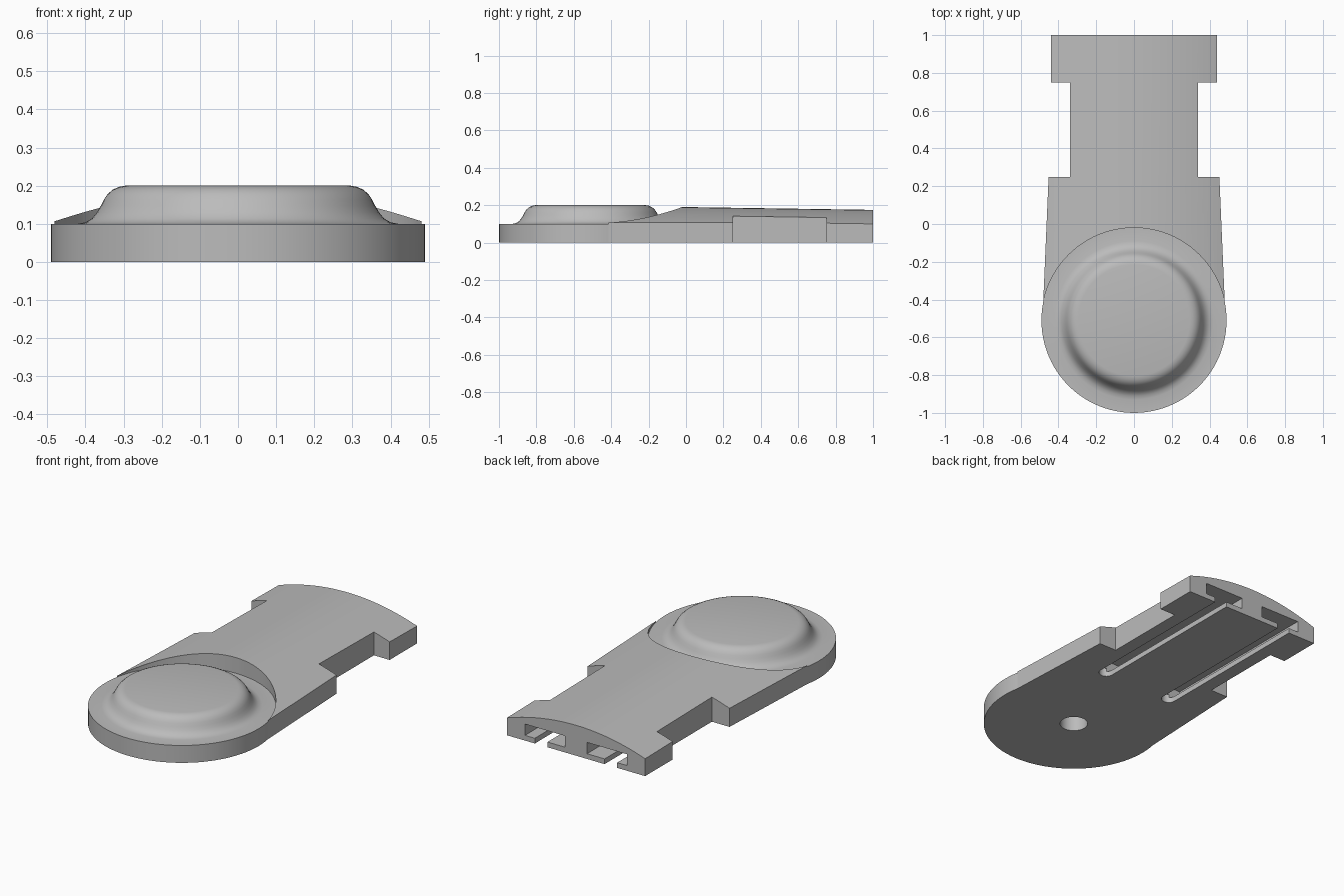
import bpy, bmesh
from math import cos, sin, radians, pi
from mathutils import Vector

if "Cube" in bpy.data.objects:
    bpy.data.objects.remove(bpy.data.objects["Cube"], do_unlink=True)

grey = bpy.data.materials.new("plain grey")
grey.use_nodes = True
grey.diffuse_color = (0.5, 0.5, 0.5, 1)
grey.node_tree.nodes["Principled BSDF"].inputs["Base Color"].default_value = (0.5, 0.5, 0.5, 1)

R = 0.49            # radius of the round head
CENTRE = -0.51      # y of the head's axis
SEGMENTS = 96


def make_object(name, bm):
    bmesh.ops.recalc_face_normals(bm, faces=bm.faces)
    mesh = bpy.data.meshes.new(name)
    bm.to_mesh(mesh)
    bm.free()
    obj = bpy.data.objects.new(name, mesh)
    bpy.context.collection.objects.link(obj)
    mesh.materials.append(grey)
    return obj


def activate(obj):
    bpy.ops.object.select_all(action='DESELECT')
    obj.select_set(True)
    bpy.context.view_layer.objects.active = obj


def prism(bm, outline, z0, z1):
    """Extrude a flat outline between two heights; returns the top vertices."""
    face = bm.faces.new([bm.verts.new((x, y, z0)) for x, y in outline])
    result = bmesh.ops.extrude_face_region(bm, geom=[face])
    top = [v for v in result["geom"] if isinstance(v, bmesh.types.BMVert)]
    bmesh.ops.translate(bm, verts=top, vec=(0, 0, z1 - z0))


def cut(target, name, outline, z0, z1):
    bm = bmesh.new()
    prism(bm, outline, z0, z1)
    cutter = make_object(name, bm)
    cutter.hide_render = True
    mod = target.modifiers.new(name, 'BOOLEAN')
    mod.operation = 'DIFFERENCE'
    mod.solver = 'EXACT'
    mod.object = cutter
    activate(target)
    bpy.ops.object.modifier_apply(modifier=mod.name)
    bpy.data.objects.remove(cutter, do_unlink=True)


def smooth(obj):
    activate(obj)
    bpy.ops.object.shade_smooth_by_angle(angle=radians(32))


# Round head: flat rim, flared knob with rounded shoulder, blind hole beneath
profile = [(0, 0.15), (0.075, 0.15), (0.075, 0), (R, 0), (R, 0.1), (0.42, 0.1),
           (0.4, 0.104), (0.383, 0.114), (0.37, 0.13), (0.36, 0.147),
           (0.352, 0.163), (0.342, 0.178), (0.328, 0.19), (0.312, 0.197),
           (0.295, 0.2), (0, 0.2)]
bm = bmesh.new()
verts = [bm.verts.new((r, CENTRE, z)) for r, z in profile]
edges = [bm.edges.new(pair) for pair in zip(verts, verts[1:])]
bmesh.ops.spin(bm, geom=verts + edges, cent=(0, CENTRE, 0), axis=(0, 0, 1),
               angle=2 * pi, steps=SEGMENTS, use_duplicate=False)
bmesh.ops.remove_doubles(bm, verts=bm.verts, dist=0.0001)
smooth(make_object("round_head", bm))

# Arched body: hollowed at the front to hug the head, notched at both sides
first = 3
arc = []
for i in range(first, SEGMENTS // 2 - first + 1):
    a = 2 * pi * i / SEGMENTS
    arc.append((R * cos(a), CENTRE + R * sin(a)))
side = [(0.452, 0.25), (0.34, 0.25), (0.34, 0.75), (0.44, 0.75), (0.44, 1)]
outline = arc + [(-x, y) for x, y in side] + side[::-1]

bm = bmesh.new()
bm.faces.new([bm.verts.new((x, y, 0)) for x, y in outline])
for i in range(-15, 16):
    bmesh.ops.bisect_plane(bm, geom=bm.verts[:] + bm.edges[:] + bm.faces[:],
                           plane_co=(0.031 * i, 0, 0), plane_no=(1, 0, 0), dist=1e-5)
result = bmesh.ops.extrude_face_region(bm, geom=bm.faces[:])
for v in result["geom"]:
    if isinstance(v, bmesh.types.BMVert):
        v.co.z = 0.19 - 0.015 * v.co.y - 0.387 * v.co.x ** 2
# Dissolve the strips of the flat underside
bm.normal_update()
under = [f for f in bm.faces if max(v.co.z for v in f.verts) < 1e-4]
bmesh.ops.dissolve_faces(bm, faces=under, use_verts=False)
body = make_object("arched_body", bm)

# Undercut rail channels, open at the back, with a narrow slot below each
for s, label in ((1, "left"), (-1, "right")):
    channel = [(s * 0.07, 0), (s * 0.325, 0), (s * 0.325, 1.1), (s * 0.07, 1.1)]
    cut(body, label + "_channel", channel, 0.03, 0.095)
    slot = [(s * 0.222 + 0.04 * cos(pi + pi * i / 12),
             0.03 + 0.04 * sin(pi + pi * i / 12)) for i in range(13)]
    slot += [(s * 0.222 + 0.04, 1.1), (s * 0.222 - 0.04, 1.1)]
    cut(body, label + "_slot", slot, -0.05, 0.05)
smooth(body)
